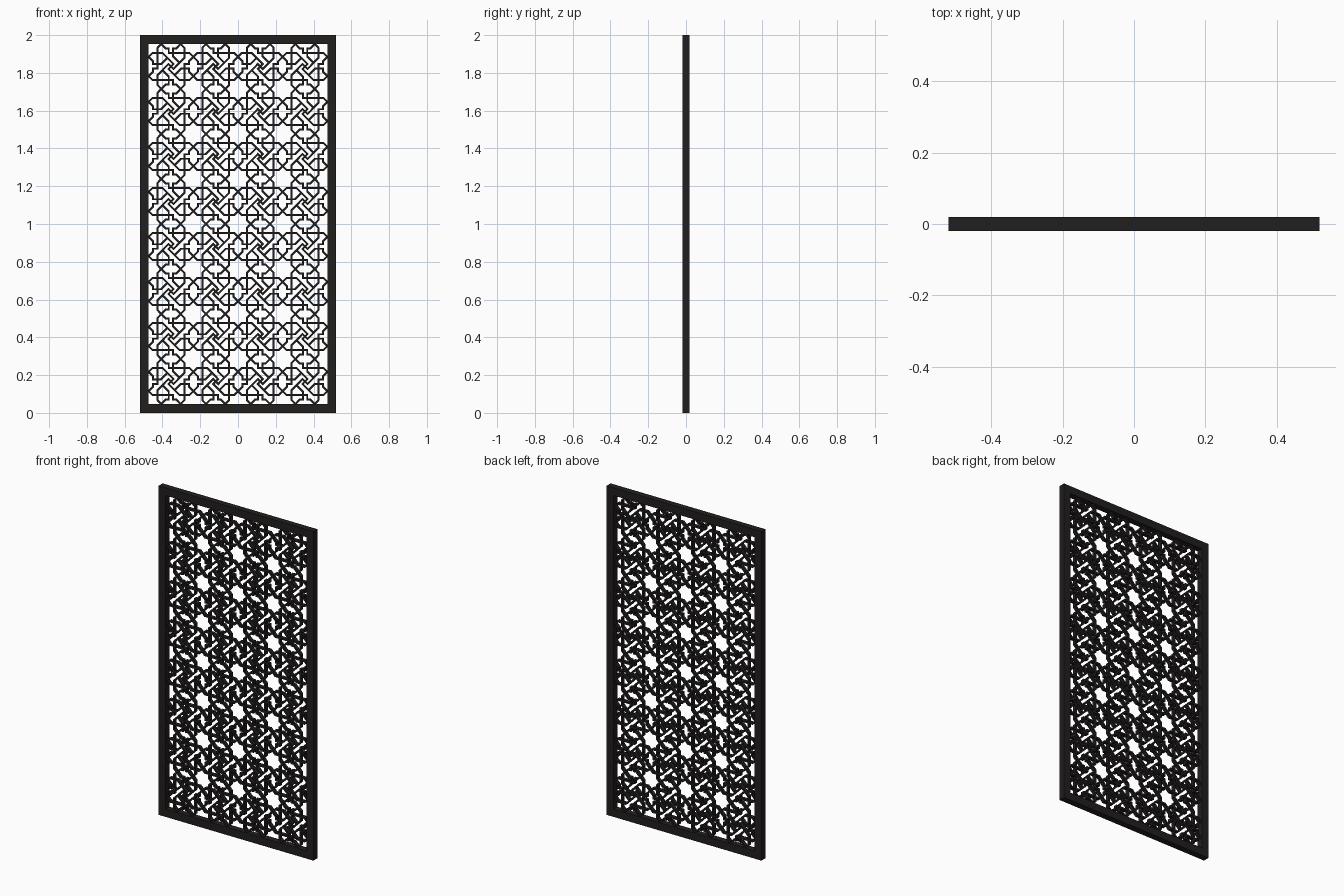
import bpy, bmesh, math
from mathutils import Vector, Matrix

if "Cube" in bpy.data.objects:
    bpy.data.objects.remove(bpy.data.objects["Cube"])

W, H, D = 1.04, 2.0, 0.038        # panel size
RIM = 0.047                       # frame bar width
COLS, ROWS = 4, 8
PX, PZ = (W - 2 * RIM) / COLS, (H - 2 * RIM) / ROWS
BAR, DEPTH = 0.0105, 0.022        # lattice strip width and depth

mat = bpy.data.materials.new("dark_metal")
mat.diffuse_color = (0.016, 0.013, 0.013, 1)
mat.use_nodes = True
mat.node_tree.nodes["Principled BSDF"].inputs["Base Color"].default_value = mat.diffuse_color


def finish(bm, name):
    bmesh.ops.recalc_face_normals(bm, faces=bm.faces)
    me = bpy.data.meshes.new(name)
    bm.to_mesh(me)
    bm.free()
    ob = bpy.data.objects.new(name, me)
    bpy.context.collection.objects.link(ob)
    me.materials.append(mat)
    return ob


def strip(bm, pts):
    """Mitred rectangular bar following a flat polyline in x/z."""
    p = [Vector((x * PX / 2, z * PZ / 2)) for x, z in pts]
    rings = []
    for i, c in enumerate(p):
        a = (c - p[i - 1]).normalized() if i else (p[1] - c).normalized()
        b = (p[i + 1] - c).normalized() if i < len(p) - 1 else a
        na, nb = Vector((-a.y, a.x)), Vector((-b.y, b.x))
        n = (na + nb).normalized()
        n *= BAR / 2 / n.dot(na)
        rings.append([bm.verts.new((c.x + s * n.x, y, c.y + s * n.y))
                      for s, y in ((1, -DEPTH / 2), (-1, -DEPTH / 2),
                                   (-1, DEPTH / 2), (1, DEPTH / 2))])
    for r, q in zip(rings, rings[1:]):
        for k in range(4):
            bm.faces.new((r[k], r[(k + 1) % 4], q[(k + 1) % 4], q[k]))
    bm.faces.new(rings[0])
    bm.faces.new(rings[-1][::-1])


# frame: mitred rectangle ring
bm = bmesh.new()
loops = []
for inset, y in ((0, -D / 2), (RIM, -D / 2), (RIM, D / 2), (0, D / 2)):
    x, z0, z1 = W / 2 - inset, inset, H - inset
    loops.append([bm.verts.new(v) for v in
                  ((-x, y, z0), (x, y, z0), (x, y, z1), (-x, y, z1))])
for i in range(4):
    a, b = loops[i], loops[(i + 1) % 4]
    for k in range(4):
        j = (k + 1) % 4
        bm.faces.new((a[k], a[j], b[j], b[k]))
finish(bm, "frame")

# lattice tile: strands of a quarter, turned four times (tile runs from -1 to 1)
t, s = 0.43, 0.597
strands = [
    # star edge, long bar, stepped return to the tile edge
    [(1, t), (0.833, s), (-0.1, s), (-0.1, 0.8), (-0.23, 0.8), (-t, 1)],
    # star edge, then diagonal hooking into the central pinwheel
    [(-1, t), (-0.833, s), (-0.377, s), (0.11, 0.11), (0, 0)],
    # step from the tile edge into the central knot
    [(t, 1), (0.23, 0.8), (0.1, 0.8), (0.1, 0.45), (0.385, 0.165)],
]
bm = bmesh.new()
for q in range(4):
    rot = Matrix.Rotation(q * math.pi / 2, 2)
    for path in strands:
        strip(bm, [rot @ Vector(p) for p in path])
lattice = finish(bm, "lattice")
lattice.location = (-PX * (COLS - 1) / 2, 0, RIM + PZ / 2)
for name, count, off in (("columns", COLS, (PX, 0, 0)), ("rows", ROWS, (0, 0, PZ))):
    m = lattice.modifiers.new(name, 'ARRAY')
    m.count = count
    m.use_relative_offset = False
    m.use_constant_offset = True
    m.constant_offset_displace = off
